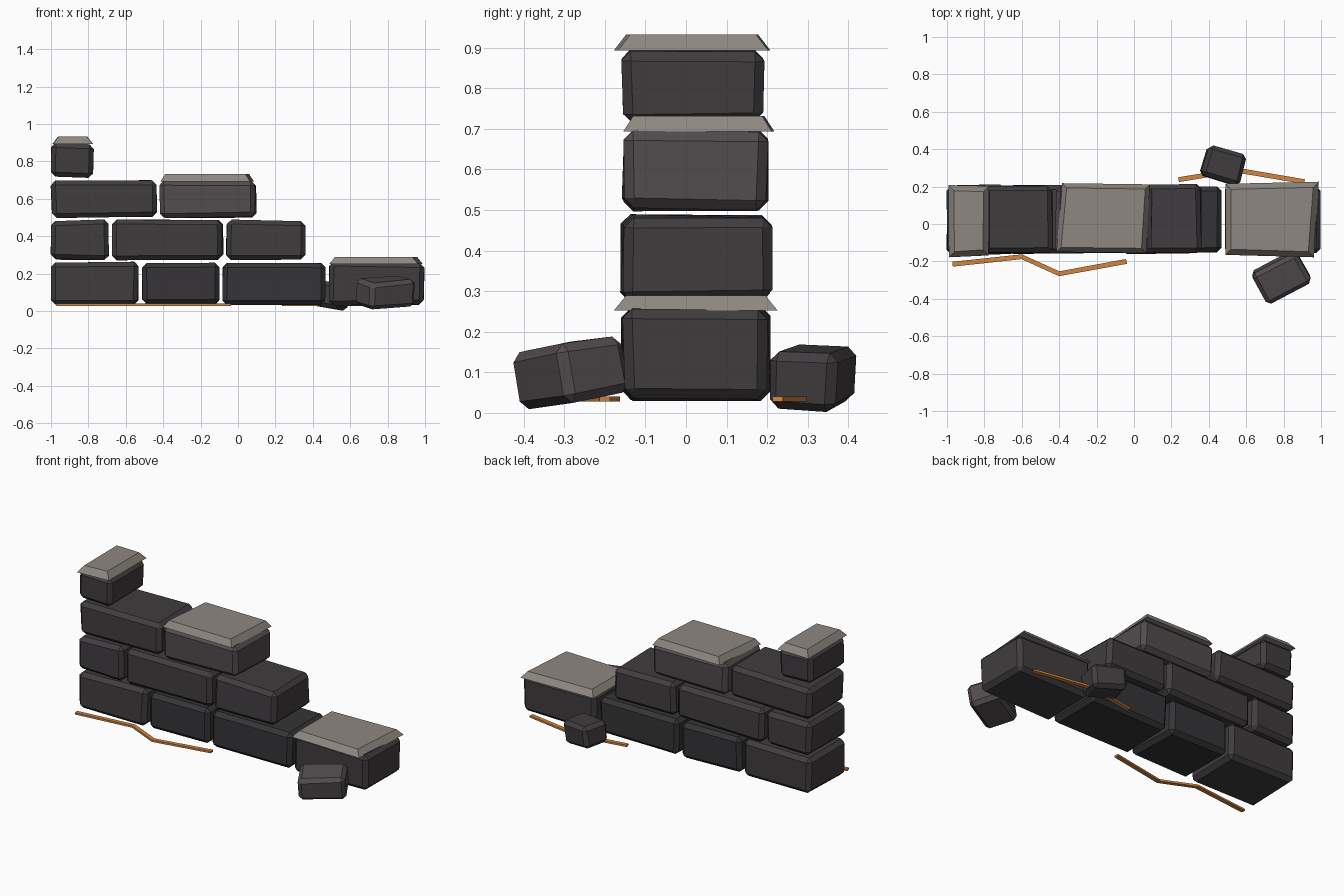
import bpy, bmesh, random
from math import radians
from mathutils import Vector, Matrix, Euler

if "Cube" in bpy.data.objects:
    bpy.data.objects.remove(bpy.data.objects["Cube"])

random.seed(4)

def material(name, r, g, b):
    m = bpy.data.materials.new(name)
    m.diffuse_color = (r, g, b, 1)
    m.use_nodes = True
    m.node_tree.nodes["Principled BSDF"].inputs["Base Color"].default_value = m.diffuse_color
    return m

STONE = material("stone", 0.052, 0.046, 0.050)
DARK = material("dark_stone", 0.036, 0.034, 0.037)
LIGHT = material("light_stone", 0.085, 0.072, 0.076)
CAP = material("cap_stone", 0.27, 0.245, 0.22)
ORANGE = material("orange_strip", 0.65, 0.24, 0.05)

def finish(bm, name, mat):
    bmesh.ops.recalc_face_normals(bm, faces=bm.faces)
    me = bpy.data.meshes.new(name)
    bm.to_mesh(me)
    bm.free()
    me.materials.append(mat)
    ob = bpy.data.objects.new(name, me)
    bpy.context.collection.objects.link(ob)
    return ob

def stone(name, size, loc, mat, rot=(0, 0, 0), jitter=0.006, bevel=0.024):
    """Chamfered box with slightly uneven corners."""
    bm = bmesh.new()
    bmesh.ops.create_cube(bm, size=1)
    for v in bm.verts:
        v.co = Vector([c * s + random.uniform(-jitter, jitter) for c, s in zip(v.co, size)])
    bmesh.ops.bevel(bm, geom=bm.edges[:], offset=bevel, segments=1, affect='EDGES')
    bm.transform(Matrix.Translation(loc) @ Euler([radians(a) for a in rot]).to_matrix().to_4x4())
    finish(bm, name, mat)

def cap(name, corners, z0, z1, inset):
    """Flared slab: wide at the bottom, narrower on top."""
    bm = bmesh.new()
    mid = sum((Vector(c) for c in corners), Vector((0, 0))) / 4
    low = [bm.verts.new((x, y, z0)) for x, y in corners]
    top = [bm.verts.new((x + (inset if x < mid.x else -inset),
                         y + (inset if y < mid.y else -inset), z1)) for x, y in corners]
    bm.faces.new(low)
    bm.faces.new(top)
    for i in range(4):
        j = (i + 1) % 4
        bm.faces.new((low[i], low[j], top[j], top[i]))
    finish(bm, name, CAP)

def strip(name, path, width=0.026, z0=0.028, z1=0.040):
    """Thin mitred ribbon along a ground path."""
    pts = [Vector(p) for p in path]
    bm = bmesh.new()
    rings = []
    for i, p in enumerate(pts):
        d = (pts[min(i + 1, len(pts) - 1)] - pts[max(i - 1, 0)]).normalized()
        n = Vector((-d.y, d.x)) * width / 2
        rings.append([bm.verts.new((*(p + s * n), z))
                      for s, z in ((-1, z0), (1, z0), (1, z1), (-1, z1))])
    for a, b in zip(rings, rings[1:]):
        for k in range(4):
            bm.faces.new((a[k], a[(k + 1) % 4], b[(k + 1) % 4], b[k]))
    bm.faces.new(rings[0])
    bm.faces.new(rings[-1])
    finish(bm, name, ORANGE)

# wall courses: z range, y range, blocks (x0, x1, material)
courses = [
    (0.035, 0.260, -0.155, 0.203, [(-0.997, -0.535, STONE), (-0.515, -0.103, DARK),
                                   (-0.080, 0.468, DARK), (0.488, 0.993, STONE)]),
    (0.277, 0.485, -0.158, 0.208, [(-0.997, -0.692, STONE), (-0.672, -0.082, STONE),
                                   (-0.063, 0.357, STONE)]),
    (0.502, 0.697, -0.155, 0.198, [(-0.997, -0.438, STONE), (-0.416, 0.097, LIGHT)]),
    (0.715, 0.895, -0.157, 0.192, [(-0.997, -0.775, STONE)]),
]
for r, (z0, z1, y0, y1, blocks) in enumerate(courses, 1):
    for i, (x0, x1, mat) in enumerate(blocks, 1):
        stone(f"wall_block_{r}_{i}", (x1 - x0, y1 - y0, z1 - z0),
              ((x0 + x1) / 2, (y0 + y1) / 2, (z0 + z1) / 2), mat)

# pale caps on exposed tops
cap("top_cap", [(-0.99, -0.178), (-0.777, -0.168), (-0.775, 0.203), (-0.993, 0.208)], 0.893, 0.932, 0.03)
cap("middle_cap", [(-0.415, -0.15), (0.065, -0.155), (0.085, 0.212), (-0.385, 0.218)], 0.693, 0.732, 0.025)
cap("low_cap", [(0.488, -0.165), (0.962, -0.178), (0.988, 0.226), (0.49, 0.215)], 0.252, 0.289, 0.03)

# fallen stones
stone("front_rubble", (0.27, 0.185, 0.145), (0.788, -0.285, 0.100), LIGHT, (9, -4, 28), 0.005, 0.022)
stone("back_rubble", (0.212, 0.165, 0.14), (0.476, 0.315, 0.088), STONE, (-3, 7, -17), 0.005, 0.022)

# orange ground strips
strip("front_strip", [(-0.97, -0.215), (-0.60, -0.175), (-0.40, -0.266), (-0.04, -0.20)])
strip("back_strip", [(0.238, 0.237), (0.55, 0.288), (0.912, 0.226)])
